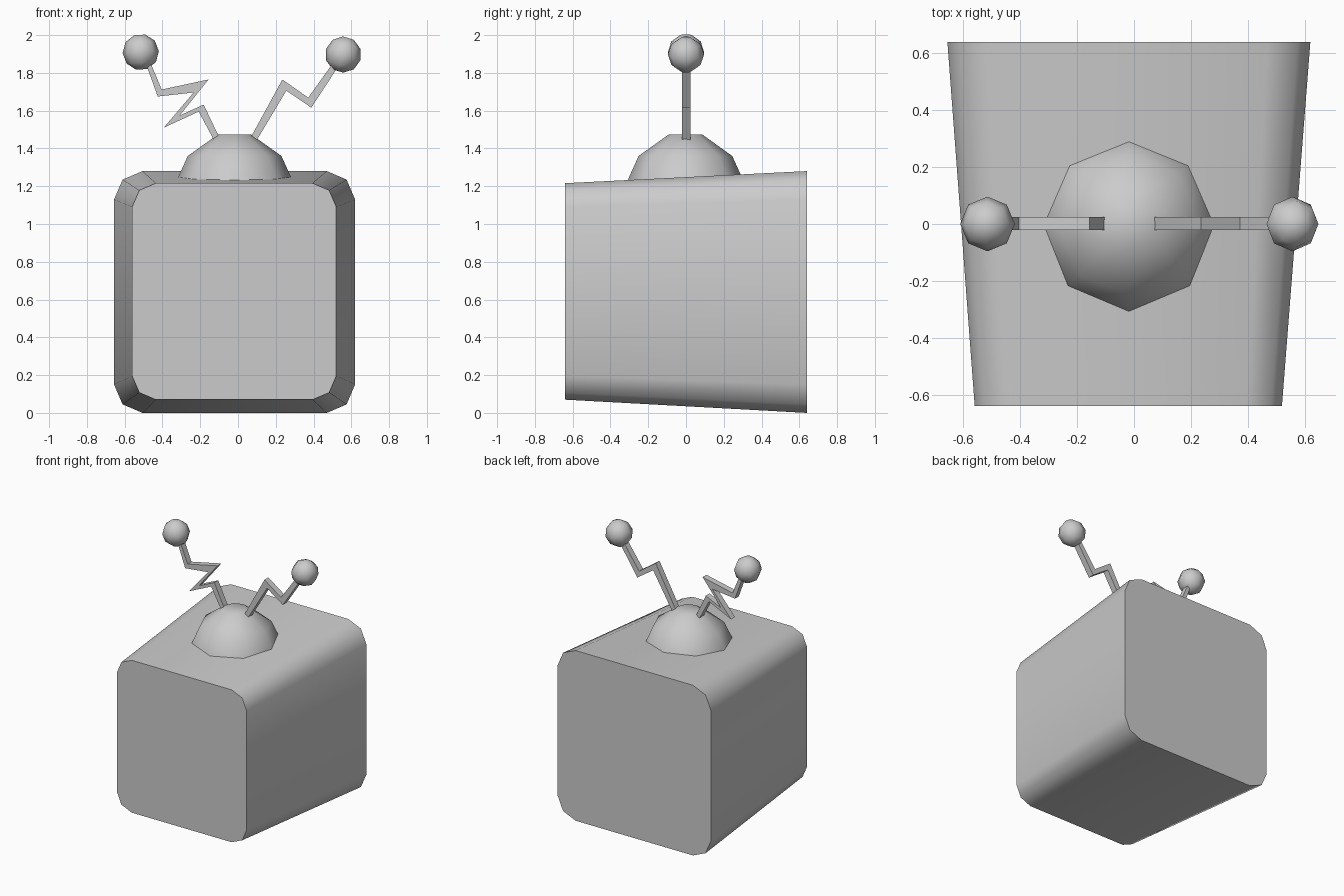
import bpy, bmesh
from math import radians, sin, cos, pi
from mathutils import Matrix

if "Cube" in bpy.data.objects:
    bpy.data.objects.remove(bpy.data.objects["Cube"])

CX = -0.018


def make(name, verts, faces, smooth=None):
    me = bpy.data.meshes.new(name)
    bm = bmesh.new()
    vs = [bm.verts.new(v) for v in verts]
    for f in faces:
        bm.faces.new([vs[i] for i in f])
    bmesh.ops.recalc_face_normals(bm, faces=bm.faces)
    bm.to_mesh(me)
    bm.free()
    ob = bpy.data.objects.new(name, me)
    bpy.context.collection.objects.link(ob)
    if smooth:
        bpy.context.view_layer.objects.active = ob
        ob.select_set(True)
        bpy.ops.object.shade_smooth_by_angle(angle=radians(smooth))
        ob.select_set(False)
    return ob


def loft(name, rings, smooth=None):
    """Skin equal-sized closed rings and cap both ends."""
    n = len(rings[0])
    faces = [(k * n + i, k * n + (i + 1) % n, (k + 1) * n + (i + 1) % n, (k + 1) * n + i)
             for k in range(len(rings) - 1) for i in range(n)]
    faces += [tuple(range(n)), tuple(range((len(rings) - 1) * n, len(rings) * n))]
    return make(name, [v for r in rings for v in r], faces, smooth)


def rounded_rect(cx, cz, hw, hh, c, y):
    """Rectangle outline with two-segment corners."""
    pts = []
    for sx, sz, flip in ((1, 1, 0), (-1, 1, 1), (-1, -1, 0), (1, -1, 1)):
        corner = [(0, c), (c * 0.3, c * 0.3), (c, 0)]
        for dx, dz in (corner[::-1] if flip else corner):
            pts.append((cx + sx * (hw - dx), y, cz + sz * (hh - dz)))
    return pts


def revolve(name, profile, smooth):
    return loft(name, [[(r * cos(i * pi / 4), r * sin(i * pi / 4), z) for i in range(8)]
                       for r, z in profile], smooth)


# Tapered cabinet
loft("cabinet", [rounded_rect(-0.02, 0.643, 0.54, 0.573, 0.125, -0.64),
                 rounded_rect(CX, 0.64, 0.638, 0.64, 0.15, 0.64)], 60)

# Antenna base dome
dome = revolve("antenna_base", [(0.315, 1.2), (0.3, 1.245), (0.248, 1.36), (0.09, 1.473)], 60)
dome.location = (CX, -0.003, 0)


# Zigzag antennas: paired left and right edge points, in x and z
def antenna(name, a, b):
    loft(name, [[(p[0], -0.021, p[1]), (q[0], -0.021, q[1]),
                 (q[0], 0.025, q[1]), (p[0], 0.025, p[1])] for p, q in zip(a, b)])


antenna("left_antenna",
        [(-.49, 1.855), (-.425, 1.675), (-.235, 1.696), (-.393, 1.51), (-.208, 1.595), (-.12, 1.43)],
        [(-.466, 1.86), (-.404, 1.712), (-.156, 1.765), (-.309, 1.574), (-.182, 1.632), (-.09, 1.44)])
antenna("right_antenna",
        [(.06, 1.445), (.235, 1.765), (.372, 1.669), (.508, 1.86)],
        [(.091, 1.43), (.256, 1.706), (.388, 1.616), (.535, 1.84)])

# Antenna tip balls
for name, x, z, tilt in (("left_ball", -0.515, 1.91, -3), ("right_ball", 0.557, 1.897, 18)):
    ball = revolve(name, [(0.096 * sin(radians(t)), 0.096 * cos(radians(t)))
                          for t in (18, 54, 90, 126, 162)], 60)
    ball.matrix_world = Matrix.Translation((x, 0, z)) @ Matrix.Rotation(radians(tilt), 4, 'Y')
